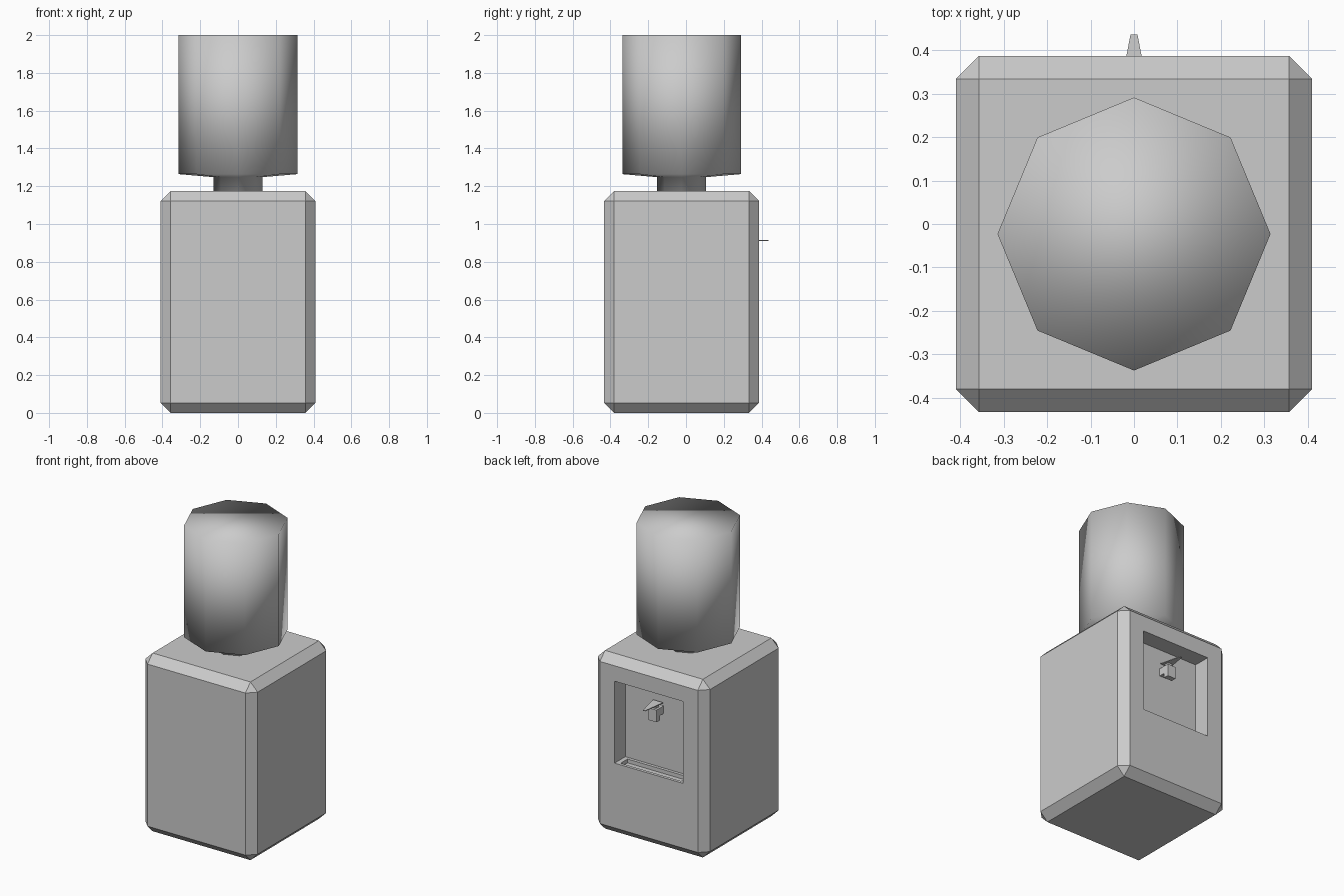
import bpy, bmesh, math
from mathutils import Vector

if "Cube" in bpy.data.objects:
    bpy.data.objects.remove(bpy.data.objects["Cube"])


def finish(name, bm, smooth=False):
    bmesh.ops.recalc_face_normals(bm, faces=bm.faces[:])
    for f in bm.faces:
        f.smooth = smooth
    me = bpy.data.meshes.new(name)
    bm.to_mesh(me)
    bm.free()
    ob = bpy.data.objects.new(name, me)
    bpy.context.collection.objects.link(ob)
    return ob


def box(name, lo, hi, bevel=0):
    bm = bmesh.new()
    bmesh.ops.create_cube(bm, size=1)
    lo, hi = Vector(lo), Vector(hi)
    for v in bm.verts:
        v.co = (lo + hi) / 2 + v.co * (hi - lo)
    if bevel:
        bmesh.ops.bevel(bm, geom=bm.edges[:], offset=bevel, segments=1,
                        profile=0.5, affect='EDGES')
    return finish(name, bm)


def extrude_profile(name, pts, direction):
    bm = bmesh.new()
    face = bm.faces.new([bm.verts.new(p) for p in pts])
    new = bmesh.ops.extrude_face_region(bm, geom=[face], use_keep_orig=True)["geom"]
    bmesh.ops.translate(bm, vec=direction,
                        verts=[g for g in new if isinstance(g, bmesh.types.BMVert)])
    return finish(name, bm)


def cut(target, cutter):
    cutter.hide_render = True
    mod = target.modifiers.new("cut", 'BOOLEAN')
    mod.operation = 'DIFFERENCE'
    mod.solver = 'EXACT'
    mod.object = cutter
    bpy.context.view_layer.objects.active = target
    bpy.ops.object.modifier_apply(modifier=mod.name)
    bpy.data.objects.remove(cutter)


# Cabinet with chamfered edges
cabinet = box("cabinet", (-0.41, -0.433, 0), (0.41, 0.387, 1.175), 0.053)

# Dispensing alcove and sunken drip tray in its floor
WALL = 0.275
cut(cabinet, box("alcove_cutter", (-0.25, WALL, 0.48), (0.25, 0.5, 1.02)))
cut(cabinet, box("tray_cutter", (-0.22, WALL + 0.02, 0.455), (0.22, 0.367, 0.53)))

# Tap: side profile of arm and spout, swept across x
profile = [(WALL - 0.01, 0.89), (0.35, 0.89), (0.35, 0.81),
           (0.315, 0.81), (0.315, 0.84), (WALL - 0.01, 0.84)]
extrude_profile("tap", [(-0.03, y, z) for y, z in profile], (0.06, 0, 0))
box("lever_stem", (-0.015, 0.305, 0.885), (0.015, 0.335, 0.912))

# Thin tapering lever
extrude_profile("tap_lever", [(-0.036, 0.29, 0.914), (0.036, 0.29, 0.914),
                              (0.008, 0.436, 0.909), (-0.008, 0.436, 0.909)],
                (0, 0, 0.005))

# Eight-sided water bottle with neck, smooth shaded
bm = bmesh.new()
rings = []
for r, z in [(0.13, 1.16), (0.13, 1.248), (0.314, 1.264), (0.314, 2.0)]:
    rings.append([bm.verts.new((r * math.cos(i * math.pi / 4),
                                r * math.sin(i * math.pi / 4) - 0.023, z))
                  for i in range(8)])
for a, b in zip(rings, rings[1:]):
    for i in range(8):
        j = (i + 1) % 8
        bm.faces.new((a[i], a[j], b[j], b[i]))
bm.faces.new(rings[0])
bm.faces.new(rings[-1])
finish("water_bottle", bm, smooth=True)
